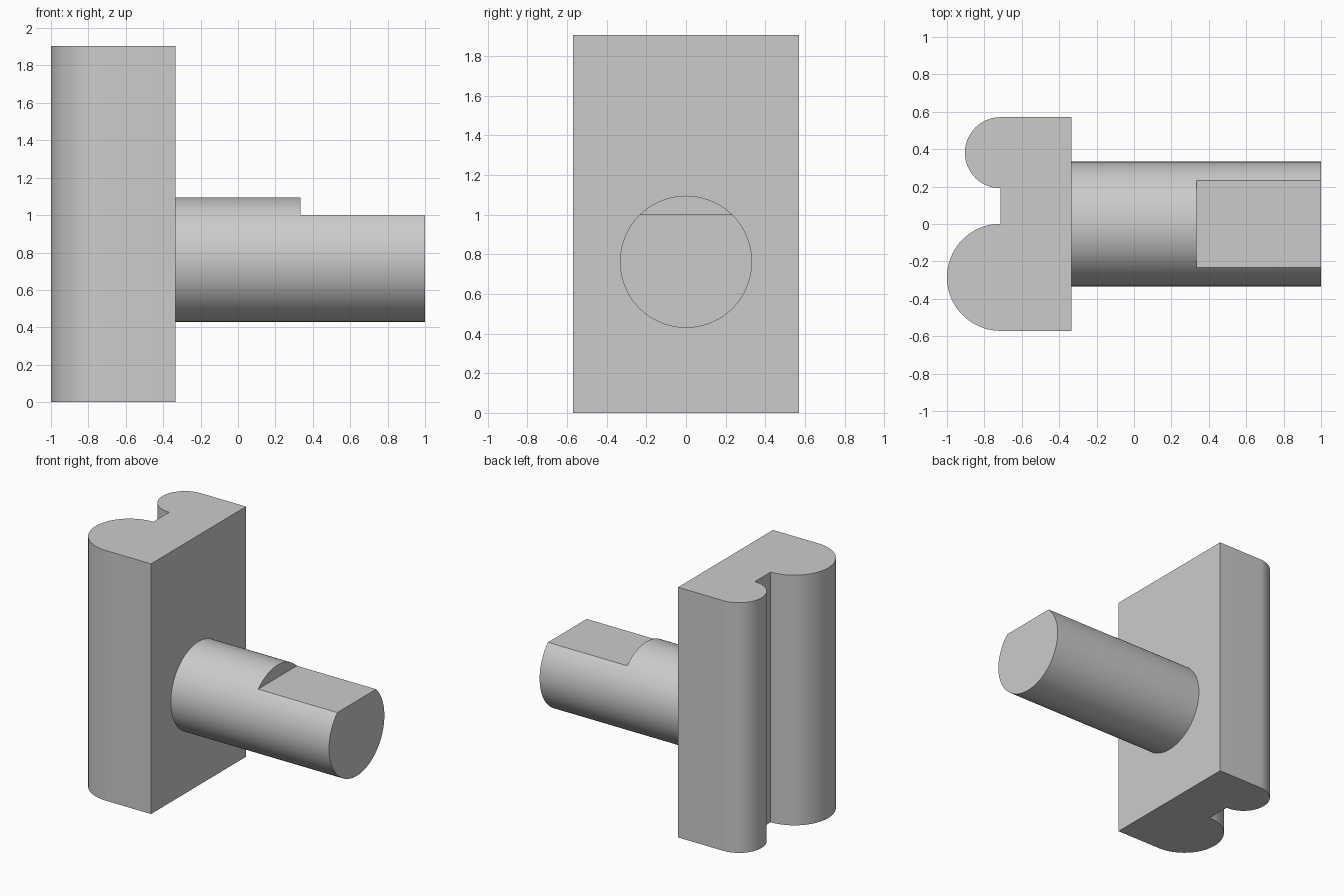
import bpy
import bmesh
from math import sin, cos, pi, asin, radians
from mathutils import Vector

default = bpy.data.objects.get("Cube")
if default:
    bpy.data.objects.remove(default, do_unlink=True)

grey = bpy.data.materials.new("light_grey")
grey.use_nodes = True
colour = (0.6, 0.6, 0.6, 1)
grey.diffuse_color = colour
grey.node_tree.nodes["Principled BSDF"].inputs["Base Color"].default_value = colour


def arc(cx, cy, radius, start, end, steps):
    """Points along a circular arc, both ends included."""
    angles = [start + (end - start) * i / steps for i in range(steps + 1)]
    return [(cx + radius * cos(a), cy + radius * sin(a)) for a in angles]


def finish(bm, name):
    """Turn a bmesh into a smooth-shaded object with sharp edges kept."""
    bmesh.ops.recalc_face_normals(bm, faces=bm.faces)
    mesh = bpy.data.meshes.new(name)
    bm.to_mesh(mesh)
    bm.free()
    mesh.materials.append(grey)
    obj = bpy.data.objects.new(name, mesh)
    bpy.context.collection.objects.link(obj)
    bpy.ops.object.select_all(action="DESELECT")
    obj.select_set(True)
    bpy.context.view_layer.objects.active = obj
    bpy.ops.object.shade_smooth_by_angle(angle=radians(30))
    return obj


# Mounting block: plan profile with a large and a small rounded lobe
HEIGHT, FACE_X, LOBE_X = 1.905, -0.333, -0.714
BIG_R, SMALL_R, HALF_W = 0.286, 0.19, 0.571
profile = [(FACE_X, -HALF_W), (FACE_X, HALF_W)]
profile += arc(LOBE_X, HALF_W - SMALL_R, SMALL_R, pi / 2, 3 * pi / 2, 32)
profile += arc(LOBE_X, BIG_R - HALF_W, BIG_R, pi / 2, 3 * pi / 2, 40)

bm = bmesh.new()
base = bm.faces.new([bm.verts.new((x, y, 0)) for x, y in profile])
top = bmesh.ops.extrude_face_region(bm, geom=[base], use_keep_orig=True)["geom"]
bmesh.ops.translate(bm, vec=(0, 0, HEIGHT),
                    verts=[v for v in top if isinstance(v, bmesh.types.BMVert)])
finish(bm, "mounting_block")

# Shaft: round for half its length, then cut to a flat on the upper side
AXIS_Z, SHAFT_R, FLAT_Z, STEP_X, END_X = 0.762, 0.333, 1.0, 0.333, 1.0
flat_angle = asin((FLAT_Z - AXIS_Z) / SHAFT_R)
lower = arc(0, AXIS_Z, SHAFT_R, pi - flat_angle, 2 * pi + flat_angle, 72)
upper = arc(0, AXIS_Z, SHAFT_R, flat_angle, pi - flat_angle, 24)[1:-1]

bm = bmesh.new()
rings = [[bm.verts.new((x, y, z)) for y, z in lower] for x in (FACE_X, STEP_X, END_X)]
crowns = [[bm.verts.new((x, y, z)) for y, z in upper] for x in (FACE_X, STEP_X)]


def bridge(a, b):
    for i in range(len(a) - 1):
        bm.faces.new((a[i], a[i + 1], b[i + 1], b[i]))


bridge(rings[0], rings[1])
bridge(rings[1], rings[2])
bridge(*[[ring[-1]] + crown + [ring[0]] for ring, crown in zip(rings, crowns)])
bm.faces.new(rings[0] + crowns[0])                                     # root cap
bm.faces.new([rings[1][-1]] + crowns[1] + [rings[1][0]])               # step wall
bm.faces.new((rings[1][0], rings[1][-1], rings[2][-1], rings[2][0]))   # flat
bm.faces.new(rings[2])                                                 # end cap
finish(bm, "flatted_shaft")
